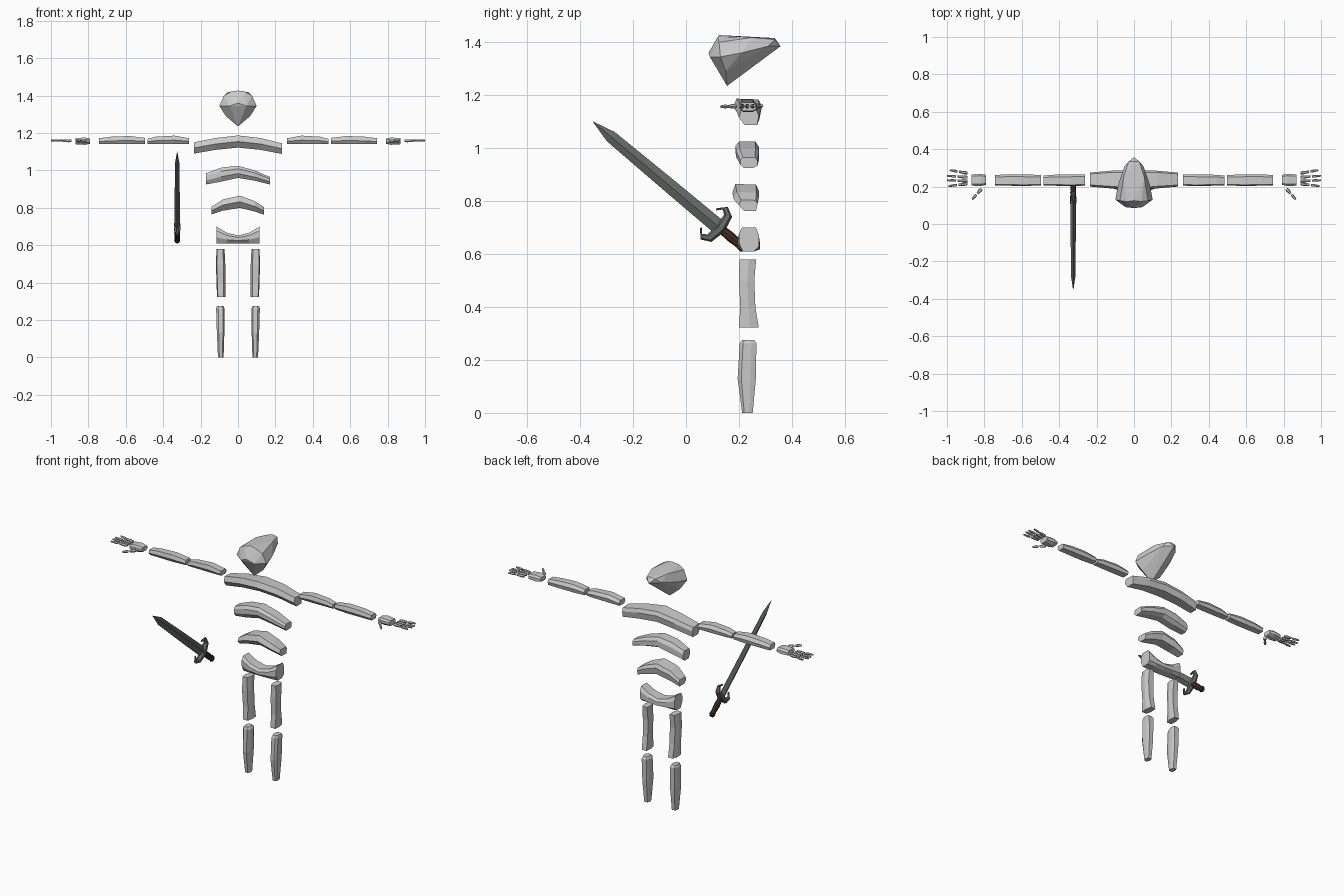
import bpy, bmesh, math
from mathutils import Vector


def material(name, rgb):
    m = bpy.data.materials.new(name)
    m.diffuse_color = (*rgb, 1)
    return m


BONE = material("bone grey", (0.60, 0.60, 0.60))
STEEL = material("dark steel", (0.135, 0.155, 0.145))
GRIP = material("brown grip", (0.06, 0.028, 0.014))


def finish(name, bm, mat):
    bmesh.ops.recalc_face_normals(bm, faces=bm.faces)
    me = bpy.data.meshes.new(name)
    bm.to_mesh(me)
    bm.free()
    me.materials.append(mat)
    ob = bpy.data.objects.new(name, me)
    bpy.context.collection.objects.link(ob)
    return ob


def loft(name, rings, mat):
    """Skin a list of equal-length point rings and cap both ends."""
    bm = bmesh.new()
    vs = [[bm.verts.new(p) for p in r] for r in rings]
    n = len(rings[0])
    for a, b in zip(vs, vs[1:]):
        for i in range(n):
            j = (i + 1) % n
            bm.faces.new((a[i], a[j], b[j], b[i]))
    bm.faces.new(vs[0])
    bm.faces.new(vs[-1])
    return finish(name, bm, mat)


# Cross-sections as fractions of the bounding box
RIDGED = [(0.12, 1), (0.9, 0.95), (1, 0.6), (0.92, 0), (0.28, 0), (0, 0.5)]
ROUNDED = [(0.15, 1), (0.85, 1), (1, 0.7), (1, 0.2), (0.75, 0), (0.2, 0), (0, 0.35), (0, 0.75)]
LIMB = [(0.1, 1), (0.8, 1), (1, 0.55), (0.9, 0), (0.2, 0), (0, 0.45)]


def bone_x(name, stations, section, s=1):
    """Bone along x; station = x, y0, y1, z0, z1."""
    loft(name, [[(s * x, y0 + u * (y1 - y0), z0 + v * (z1 - z0)) for u, v in section]
                for x, y0, y1, z0, z1 in stations], BONE)


def bone_z(name, stations, section, s=1):
    """Bone along z; station = z, x0, x1, y0, y1."""
    loft(name, [[(s * (x0 + u * (x1 - x0)), y0 + v * (y1 - y0), z) for u, v in section]
                for z, x0, x1, y0, y1 in stations], BONE)


# Skull: faceted wedge pointing backwards
bm = bmesh.new()
half = [(0.045, 0.09, 1.345), (0.10, 0.13, 1.345), (0.075, 0.125, 1.40), (0.04, 0.12, 1.42),
        (0.085, 0.21, 1.36), (0.055, 0.25, 1.418), (0.028, 0.335, 1.41), (0.05, 0.31, 1.385),
        (0.065, 0.15, 1.29)]
mid = [(0, 0.085, 1.36), (0, 0.125, 1.427), (0, 0.335, 1.416), (0, 0.357, 1.385), (0, 0.155, 1.235)]
for p in mid + half + [(-x, y, z) for x, y, z in half]:
    bm.verts.new(p)
hull = bmesh.ops.convex_hull(bm, input=bm.verts)
bmesh.ops.delete(bm, geom=list({v for v in hull["geom_interior"] if isinstance(v, bmesh.types.BMVert)}),
                 context='VERTS')
bmesh.ops.dissolve_limit(bm, angle_limit=math.radians(4), verts=bm.verts, edges=bm.edges)
finish("skull", bm, BONE)

# Torso arches
bone_x("collar_bone", [
    (-0.235, 0.20, 0.275, 1.09, 1.15), (-0.12, 0.19, 0.285, 1.11, 1.173), (0, 0.178, 0.285, 1.122, 1.187),
    (0.12, 0.19, 0.285, 1.11, 1.173), (0.235, 0.20, 0.275, 1.088, 1.145)], RIDGED)
bone_x("upper_rib", [
    (-0.17, 0.205, 0.27, 0.925, 0.985), (-0.09, 0.19, 0.275, 0.94, 1.015), (0, 0.187, 0.275, 0.96, 1.025),
    (0.09, 0.19, 0.275, 0.945, 1.0), (0.17, 0.205, 0.27, 0.925, 0.965)], ROUNDED)
bone_x("lower_rib", [
    (-0.142, 0.20, 0.27, 0.765, 0.805), (-0.08, 0.18, 0.275, 0.785, 0.845), (0.01, 0.175, 0.275, 0.80, 0.865),
    (0.09, 0.18, 0.275, 0.78, 0.835), (0.138, 0.20, 0.27, 0.763, 0.805)], RIDGED)
bone_x("pelvis", [
    (-0.115, 0.20, 0.275, 0.61, 0.70), (-0.06, 0.195, 0.278, 0.61, 0.667), (0, 0.192, 0.28, 0.61, 0.652),
    (0.06, 0.195, 0.278, 0.61, 0.667), (0.115, 0.20, 0.275, 0.61, 0.70)], ROUNDED)

# Paired limbs
for side, s in (("left", 1), ("right", -1)):
    bone_x(side + "_upper_arm", [
        (0.262, 0.205, 0.265, 1.142, 1.172), (0.34, 0.203, 0.265, 1.142, 1.186),
        (0.44, 0.205, 0.263, 1.142, 1.18), (0.485, 0.207, 0.258, 1.142, 1.168)], LIMB, s)
    bone_x(side + "_forearm", [
        (0.498, 0.207, 0.262, 1.142, 1.174), (0.58, 0.203, 0.265, 1.14, 1.184),
        (0.68, 0.205, 0.265, 1.14, 1.18), (0.742, 0.207, 0.262, 1.14, 1.172)], LIMB, s)
    bone_x(side + "_palm", [
        (0.79, 0.21, 0.262, 1.143, 1.17), (0.82, 0.203, 0.268, 1.137, 1.176),
        (0.868, 0.205, 0.265, 1.14, 1.172)], ROUNDED, s)
    bone_z(side + "_thigh", [
        (0.322, 0.068, 0.112, 0.20, 0.275), (0.40, 0.068, 0.115, 0.205, 0.262),
        (0.50, 0.068, 0.118, 0.20, 0.258), (0.58, 0.072, 0.115, 0.202, 0.265)], LIMB, s)
    bone_z(side + "_shin", [
        (0, 0.077, 0.107, 0.212, 0.252), (0.13, 0.073, 0.113, 0.195, 0.264),
        (0.262, 0.072, 0.117, 0.203, 0.266), (0.276, 0.08, 0.112, 0.212, 0.258)], ROUNDED, s)

    # Finger bones: two tapered segments each, fanned out, plus the thumb
    segments = []
    for i, (ya, yb) in enumerate([(0.272, 0.288), (0.25, 0.258), (0.23, 0.234), (0.215, 0.203)]):
        tip = (0.985, 1.0, 1.0, 0.992)[i]
        a, b = Vector((0.89, ya, 1.158)), Vector((tip, yb, 1.16))
        segments += [(f"finger_{i + 1}_base", a, a.lerp(b, 0.48), 0.009),
                     (f"finger_{i + 1}_tip", a.lerp(b, 0.55), b, 0.007)]
    a, b = Vector((0.815, 0.188, 1.158)), Vector((0.865, 0.132, 1.157))
    segments += [("thumb_base", a, a.lerp(b, 0.45), 0.01), ("thumb_tip", a.lerp(b, 0.55), b, 0.008)]
    for label, p, q, r in segments:
        across = (q - p).cross(Vector((0, 0, 1))).normalized()
        rings = []
        for f, k in ((0, 0.8), (0.35, 1), (1, 0.65)):
            c = p.lerp(q, f)
            ring = [c + across * r * k * math.cos(t) + Vector((0, 0, r * k * math.sin(t)))
                    for t in (math.pi / 3 * n for n in range(6))]
            rings.append([(s * v.x, v.y, v.z) for v in ring])
        loft(f"{side}_{label}", rings, BONE)

# Sword frame: along points from tip to pommel, wide runs across the blade
ORIGIN = Vector((-0.325, 0.13, 0.697))
ALONG = Vector((0, 0.767, -0.642))
WIDE = Vector((0, 0.642, 0.767))
THICK = Vector((1, 0, 0))


def sword_point(t, w, x):
    return ORIGIN + ALONG * t + WIDE * w + THICK * x


# Blade: diamond section
loft("blade", [[sword_point(t, w, 0), sword_point(t, 0, x), sword_point(t, -w, 0), sword_point(t, 0, -x)]
               for t, w, x in ((0.005, 0.029, 0.015), (-0.25, 0.027, 0.014),
                               (-0.54, 0.023, 0.011), (-0.627, 0.001, 0.001))], STEEL)

# Guard: crescent with horns curling towards the blade
guard = [(-0.058, -0.045, 0.006, 0.005), (-0.035, -0.07, 0.011, 0.009), (-0.008, -0.055, 0.016, 0.014),
         (0, 0, 0.02, 0.021), (-0.008, 0.055, 0.016, 0.014), (-0.035, 0.07, 0.011, 0.009),
         (-0.058, 0.045, 0.006, 0.005)]
tilt = [(-0.3, -0.7), (0.4, -0.9), (0.9, -0.4), (1, 0), (0.9, 0.4), (0.4, 0.9), (-0.3, 0.7)]
loft("guard", [[sword_point(t + dt * r * math.cos(a), w + dw * r * math.cos(a), x * math.sin(a))
                for a in (math.pi / 3 * n for n in range(6))]
               for (t, w, r, x), (dt, dw) in zip(guard, tilt)], STEEL)

# Handle: eight-sided, swelling to the butt
loft("handle", [[sword_point(t, r * math.cos(a), 0.85 * r * math.sin(a))
                 for a in (math.pi / 4 * n for n in range(8))]
                for t, r in ((0.01, 0.016), (0.05, 0.019), (0.09, 0.016), (0.112, 0.019), (0.122, 0.012))],
     GRIP)
